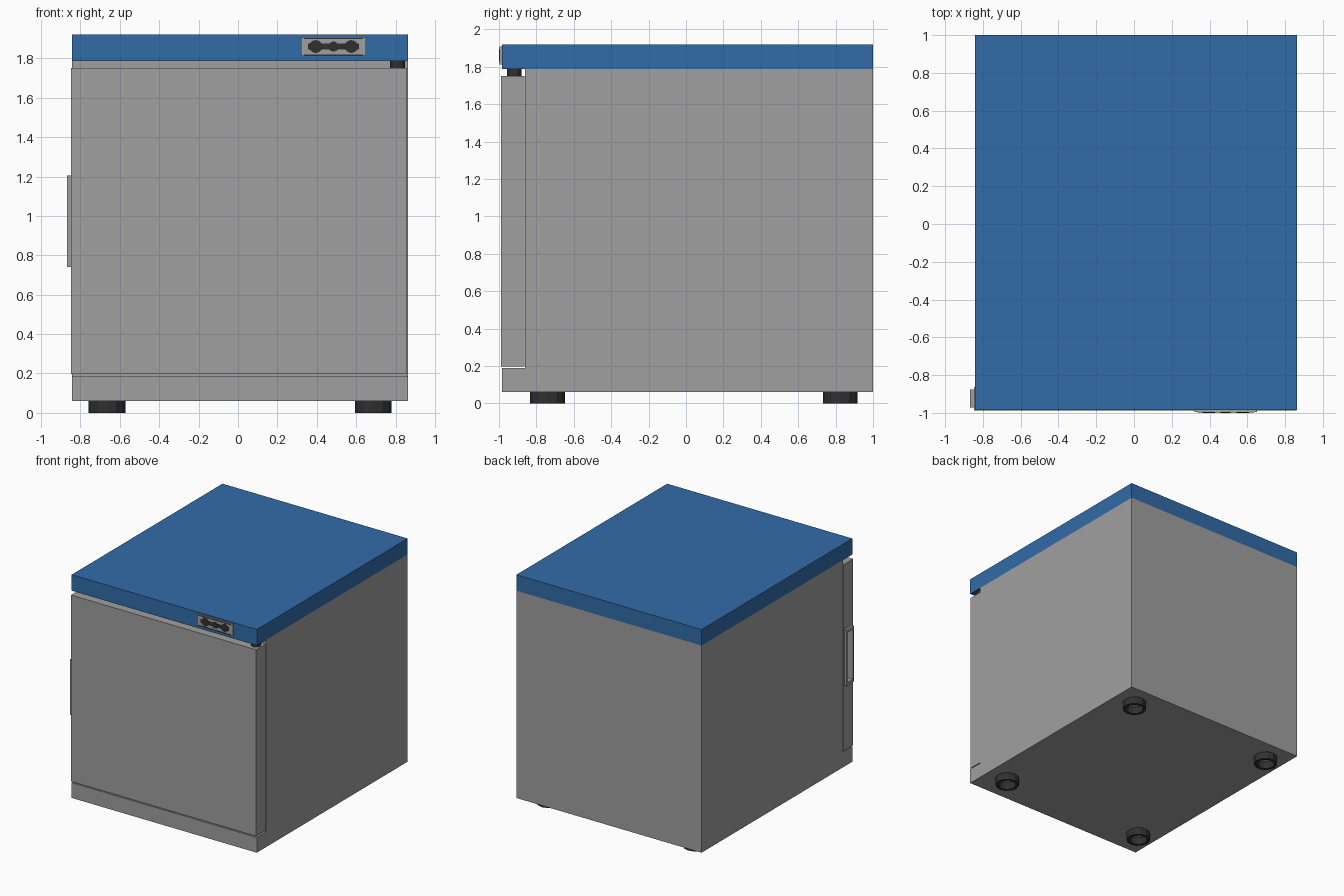
import bpy, bmesh, math

if "Cube" in bpy.data.objects:
    bpy.data.objects.remove(bpy.data.objects["Cube"])


def material(name, rgb):
    m = bpy.data.materials.new(name)
    m.diffuse_color = (*rgb, 1)
    m.use_nodes = True
    m.node_tree.nodes["Principled BSDF"].inputs["Base Color"].default_value = m.diffuse_color
    return m


GREY = material("grey enamel", (0.35, 0.35, 0.35))
BLUE = material("blue top", (0.032, 0.15, 0.39))
BLACK = material("black plastic", (0.03, 0.03, 0.03))


def finish(name, bm, mat):
    bmesh.ops.recalc_face_normals(bm, faces=bm.faces)
    me = bpy.data.meshes.new(name)
    bm.to_mesh(me)
    bm.free()
    ob = bpy.data.objects.new(name, me)
    bpy.context.collection.objects.link(ob)
    if mat:
        me.materials.append(mat)
    return ob


def box(name, x, y, z, mat):
    """Box from (min, max) pairs."""
    bm = bmesh.new()
    bmesh.ops.create_cube(bm, size=1)
    for v in bm.verts:
        v.co = [r[0] if c < 0 else r[1] for c, r in zip(v.co, (x, y, z))]
    return finish(name, bm, mat)


def extrude(name, pts, vec, mat):
    """Solid from a closed outline pushed along vec."""
    bm = bmesh.new()
    f = bm.faces.new([bm.verts.new(p) for p in pts])
    r = bmesh.ops.extrude_face_region(bm, geom=[f], use_keep_orig=True)
    bmesh.ops.translate(bm, vec=vec,
                        verts=[g for g in r["geom"] if isinstance(g, bmesh.types.BMVert)])
    return finish(name, bm, mat)


def circle(r, n, turn=0.0):
    return [(r * math.cos(2 * math.pi * i / n + turn), r * math.sin(2 * math.pi * i / n + turn))
            for i in range(n)]


def tube(name, cx, cy, r_out, r_in, z0, z1, n, mat):
    bm = bmesh.new()
    rings = [[bm.verts.new((cx + a, cy + b, z)) for a, b in circle(r, n)]
             for r, z in ((r_out, z0), (r_out, z1), (r_in, z1), (r_in, z0))]
    for k in range(4):
        a, b = rings[k], rings[(k + 1) % 4]
        for i in range(n):
            j = (i + 1) % n
            bm.faces.new((a[i], a[j], b[j], b[i]))
    return finish(name, bm, mat)


X0, X1 = -0.843, 0.863
FRONT, DOOR_BACK = -0.985, -0.862

# Cabinet: L-shaped side profile with a plinth below the door
profile = [(1, .061), (1, 1.787), (DOOR_BACK, 1.787), (DOOR_BACK, .188), (FRONT, .188), (FRONT, .061)]
extrude("cabinet", [(X0, y, z) for y, z in profile], (X1 - X0, 0, 0), GREY)

# Worktop overhanging the door
box("worktop", (X0, X1), (FRONT, 1), (1.787, 1.92), BLUE)

# Door and side handle, both cut by one finger recess
door = box("door", (-0.848, 0.859), (-0.988, DOOR_BACK - 0.002), (0.198, 1.751), GREY)
handle = box("door_handle", (-0.867, -0.846), (-0.971, -0.876), (0.74, 1.205), GREY)
cutter = box("recess_cutter", (-0.92, -0.78), (-0.957, -0.89), (0.765, 1.18), None)
cutter.hide_render = True
for ob in (door, handle):
    mod = ob.modifiers.new("recess", "BOOLEAN")
    mod.operation, mod.solver, mod.object = "DIFFERENCE", "EXACT", cutter
    bpy.context.view_layer.objects.active = ob
    bpy.ops.object.modifier_apply(modifier=mod.name)
bpy.data.objects.remove(cutter)

# Top hinge pin
extrude("hinge", [(0.81 + a, -0.918 + b, 1.745) for a, b in circle(0.038, 12)], (0, 0, 0.045), BLACK)

# Hollow round feet
for i, (fx, fy) in enumerate([(x, y) for x in (-0.665, 0.687) for y in (-0.74, 0.825)]):
    tube(f"foot_{i + 1}", fx, fy, 0.093, 0.07, 0, 0.063, 12, BLACK)

# Control panel: grey plate, dark trim lines, dial cluster
box("panel_plate", (0.32, 0.65), (-0.996, FRONT), (1.812, 1.909), GREY)
for z in (1.818, 1.901):
    box("panel_trim", (0.335, 0.635), (-0.998, -0.995), (z - 0.0025, z + 0.0025), BLACK)
box("panel_bar", (0.355, 0.615), (-0.998, -0.995), (1.845, 1.875), BLACK)
for i, (dx, r) in enumerate(((0.395, 0.033), (0.485, 0.026), (0.575, 0.033))):
    extrude(f"panel_dial_{i + 1}", [(dx + a, -0.995, 1.86 + b) for a, b in circle(r, 12)],
            (0, -0.005, 0), BLACK)
